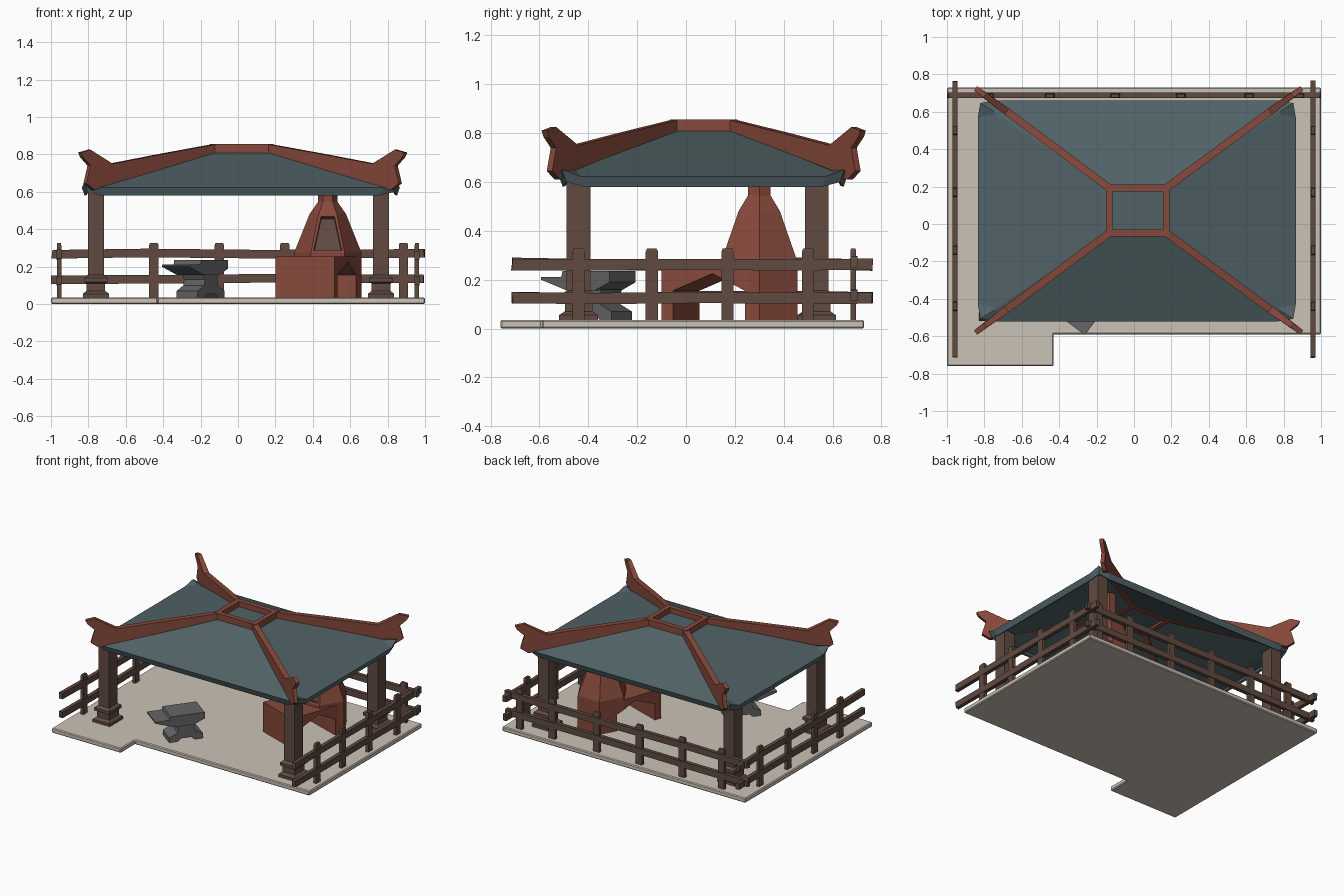
import bpy, bmesh, math, random
from mathutils import Vector

random.seed(4)
if "Cube" in bpy.data.objects:
    bpy.data.objects.remove(bpy.data.objects["Cube"])


def material(name, r, g, b):
    m = bpy.data.materials.new(name)
    m.use_nodes = True
    m.diffuse_color = (r, g, b, 1)
    m.node_tree.nodes["Principled BSDF"].inputs["Base Color"].default_value = (r, g, b, 1)
    return m


RED = material("red clay", .24, .066, .043)
BLUE = material("slate blue", .082, .123, .134)
WOOD = material("dark wood", .115, .068, .052)
STONE = material("pale stone", .6, .54, .47)
IRON = material("iron", .13, .13, .13)


def stack(name, rings, mat, caps=(True, True)):
    """Join rings of points with side faces, closing the ends."""
    bm = bmesh.new()
    loops = [[bm.verts.new(p) for p in ring] for ring in rings]
    n = len(loops[0])
    for a, b in zip(loops, loops[1:]):
        for i in range(n):
            j = (i + 1) % n
            bm.faces.new((a[i], a[j], b[j], b[i]))
    for use, loop in zip(caps, (loops[0], loops[-1])):
        if use:
            bm.faces.new(loop)
    bmesh.ops.recalc_face_normals(bm, faces=bm.faces)
    me = bpy.data.meshes.new(name)
    bm.to_mesh(me)
    bm.free()
    me.materials.append(mat)
    ob = bpy.data.objects.new(name, me)
    bpy.context.collection.objects.link(ob)
    return ob


CORNERS = ((-1, -1), (1, -1), (1, 1), (-1, 1))


def rect(cx, cy, hx, hy, z):
    return [(cx + sx * hx, cy + sy * hy, z) for sx, sy in CORNERS]


def box(name, cx, cy, hx, hy, z0, z1, mat):
    return stack(name, [rect(cx, cy, hx, hy, z) for z in (z0, z1)], mat)


def plan(name, pts, z0, z1, mat):
    return stack(name, [[(x, y, z) for x, y in pts] for z in (z0, z1)], mat)


# Stepped stone floor
GROUND = .035
floor = plan("floor", [(-1, -.76), (-.43, -.76), (-.43, -.59), (1, -.59), (1, .73), (-1, .73)],
             0, GROUND, STONE)
bev = floor.modifiers.new("edge", "BEVEL")
bev.width = .006
bev.segments = 1

# Corner posts with moulded feet
for x in (-.76, .765):
    for y in (-.44, .535):
        steps = [(.07, GROUND), (.07, .055), (.05, .07), (.05, .11), (.063, .118),
                 (.063, .14), (.043, .155), (.043, .63)]
        stack("corner_post", [rect(x, y, h, h * 1.13, z) for h, z in steps], WOOD)


# Roof shell: eave lip, slopes with lifted corners, and flat crown
def roof_ring(hx, hy, z, cut, lift):
    pts = []
    for sx, sy in CORNERS:
        trio = [(sx * hx, sy * (hy - cut), z),
                (sx * (hx - cut * .15), sy * (hy - cut * .15), z + lift),
                (sx * (hx - cut), sy * hy, z)]
        pts += trio if sx * sy > 0 else trio[::-1]
    return [(.015 + x, .07 + y, h) for x, y, h in pts]


roof = stack("roof", [roof_ring(.835, .575, .58, .09, .02), roof_ring(.85, .59, .622, .09, .03),
                      roof_ring(.766, .534, .645, .02, 0), roof_ring(.15, .12, .815, .01, 0)],
             BLUE, (False, True))
sol = roof.modifiers.new("thickness", "SOLIDIFY")
sol.thickness = .014
sol.offset = -1

# Crown frame
for s in (-1, 1):
    box("crown_frame_long", .02, .0725 + s * .12, .17, .018, .785, .855, RED)
    box("crown_frame_short", .02 + s * .152, .0725, .018, .105, .785, .855, RED)

# Hip beams ending in upturned horns
HIP = [(0, .79), (0, .855), (.4, .802), (.77, .75), (.93, .825), (1, .81), (.985, .785),
       (.93, .74), (.96, .645), (.9, .61), (.5, .69)]
for sx, sy in CORNERS:
    a = Vector((.02 + sx * .145, .0725 + sy * .115, 0))
    b = Vector((.025 + sx * .872, .0725 + sy * .653, 0))
    side = (b - a).cross(Vector((0, 0, 1))).normalized()
    stack("hip_beam", [[a.lerp(b, s) + side * k * (.02 if s < .9 else .014) + Vector((0, 0, z))
                        for s, z in HIP] for k in (-1, 1)], RED)


# Fences: posts with chamfered tops and two uneven rails
def fence_post(x, y, hx, hy):
    stack("fence_post", [rect(x, y, hx, hy, GROUND), rect(x, y, hx, hy, .315),
                         rect(x, y, hx * .8, hy * .8, .327)], WOOD)


def rail(x, y, hx, hy, z):
    def wobble():
        return random.uniform(-.005, .005)
    along = Vector((1, 0, 0)) if hx > hy else Vector((0, 1, 0))
    across = Vector((0, 1, 0)) if hx > hy else Vector((1, 0, 0))
    rings = []
    for t in (-1, -.5, .1, .6, 1):
        mid = Vector((x, y, z + wobble())) + along * t * max(hx, hy)
        rings.append([mid + across * p * min(hx, hy) + Vector((0, 0, q * .023))
                      + along * (wobble() if abs(t) == 1 else 0) for p, q in CORNERS])
    stack("fence_rail", rings, WOOD)


for x in (-.775, -.45, -.1, .25, .615, .885):
    fence_post(x, .685, .025, .012)
for z in (.133, .27):
    rail(0, .688, .995, .014, z)
for x in (-.957, .957):
    for y in (-.44, -.14, .17, .5):
        fence_post(x, y, .012, .025)
    for z in (.126, .264):
        rail(x, .025, .014, .737, z)

# Forge: turned hearth on a hexagonal back, with an arched passage
CX, CY = .48, .3


def hexagon(r, z):
    return [(CX + r * math.cos(i * math.pi / 3), CY + r * math.sin(i * math.pi / 3), z) for i in range(6)]


back = [p[:2] for p in hexagon(.18, 0)[:4]]
hearth = plan("forge_hearth", [(.2, .01), (.515, -.1), (.64, .265)] + back, GROUND, .255, RED)
corner = Vector((.515, -.1, 0))
inward = Vector((.325, .946, 0))
through = Vector((-.946, .325, 0))
arch = [(.05, 0), (.36, 0), (.36, .155), (.22, .225), (.05, .155)]
cutter = stack("arch_cutter", [[corner + through * d + inward * s + Vector((0, 0, z)) for s, z in arch]
                               for d in (-.2, .5)], RED)
cutter.hide_render = True
cut = hearth.modifiers.new("arch", "BOOLEAN")
cut.operation = "DIFFERENCE"
cut.solver = "EXACT"
cut.object = cutter
bpy.context.view_layer.update()
cut_mesh = bpy.data.meshes.new_from_object(hearth.evaluated_get(bpy.context.evaluated_depsgraph_get()))
hearth.modifiers.clear()
hearth.data = cut_mesh
bpy.data.objects.remove(cutter)

# Forge hood and chimney, with a recessed front window
hood = stack("forge_hood", [hexagon(r, z) for r, z in
                            ((.18, .25), (.18, .275), (.097, .482), (.053, .545), (.053, .71))], RED)
hood.data.materials.append(WOOD)
bm = bmesh.new()
bm.from_mesh(hood.data)
window = [f for f in bm.faces if f.normal.y < -.8 and .3 < f.calc_center_median().z < .45]
bmesh.ops.inset_individual(bm, faces=window, thickness=.02)
bmesh.ops.inset_individual(bm, faces=window, thickness=.001, depth=-.04)
for f in window:
    f.material_index = 1
bm.to_mesh(hood.data)
bm.free()

# Anvil: wide top with a flat horn, narrower waist and notched foot
U, V = Vector((.6, .8, 0)), Vector((.8, -.6, 0))


def anvil_part(name, profile, half, shift):
    stack(name, [[Vector((-.23, -.4, z)) + U * (u + shift) + V * k * half for u, z in profile]
                 for k in (-1, 1)], IRON)


anvil_part("anvil_top", [(-.175, .2), (-.175, .21), (-.07, .212), (-.065, .235), (.175, .235),
                         (.175, .19), (.1, .155), (-.04, .155)], .09, 0)
anvil_part("anvil_waist", [(-.07, .16), (.07, .16), (.055, .13), (.06, .1), (.12, .07), (.12, GROUND),
                           (.06, GROUND), (.04, .055), (-.04, .055), (-.06, GROUND),
                           (-.12, GROUND), (-.12, .07), (-.06, .1), (-.055, .13)], .07, .05)
